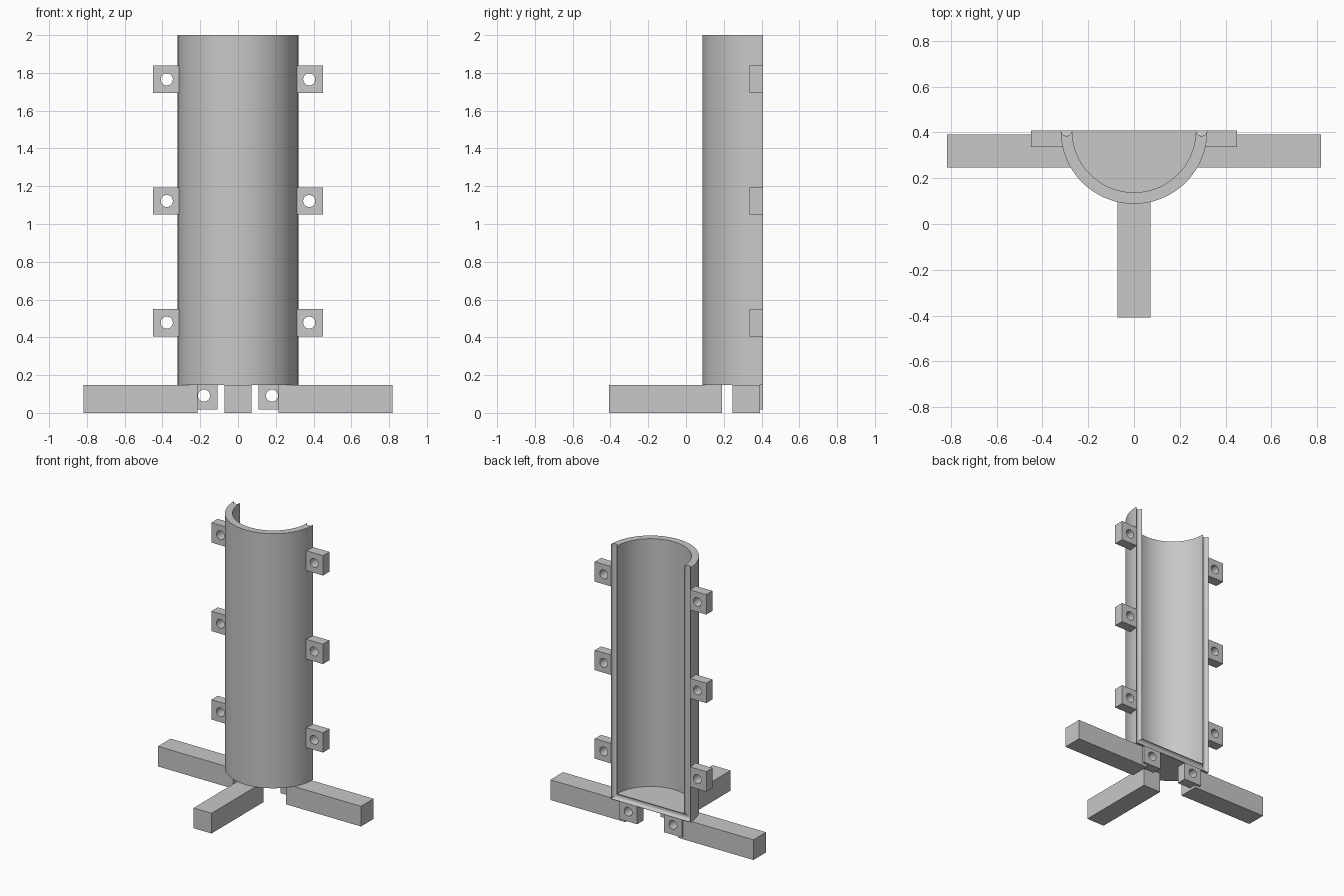
import bpy, bmesh, math

if "Cube" in bpy.data.objects:
    bpy.data.objects.remove(bpy.data.objects["Cube"])

YB = 0.408            # flat back plane of the half shell
R_OUT, R_IN = 0.32, 0.27
Z0, Z1 = 0.147, 2.0   # shell bottom and top
FLOOR = 0.197         # top of the shell floor
R_MID = (R_OUT + R_IN) / 2
R_GROOVE = 0.0235

grey = bpy.data.materials.new("light grey")
grey.diffuse_color = (0.58, 0.58, 0.58, 1)
grey.use_nodes = True
grey.node_tree.nodes["Principled BSDF"].inputs["Base Color"].default_value = grey.diffuse_color


def finish(name, bm):
    bmesh.ops.recalc_face_normals(bm, faces=bm.faces[:])
    me = bpy.data.meshes.new(name)
    bm.to_mesh(me)
    bm.free()
    me.materials.append(grey)
    ob = bpy.data.objects.new(name, me)
    bpy.context.collection.objects.link(ob)
    return ob


def loft(name, rings):
    """Skin closed rings of equal length and cap both ends."""
    bm = bmesh.new()
    vs = [[bm.verts.new(p) for p in ring] for ring in rings]
    n = len(vs[0])
    for a, b in zip(vs, vs[1:]):
        for i in range(n):
            j = (i + 1) % n
            bm.faces.new((a[i], a[j], b[j], b[i]))
    bm.faces.new(vs[0])
    bm.faces.new(vs[-1])
    return finish(name, bm)


def box(name, x0, x1, y0, y1, z0, z1):
    ring = [(x0, y0), (x1, y0), (x1, y1), (x0, y1)]
    return loft(name, [[(x, y, z) for x, y in ring] for z in (z0, z1)])


def cut(ob, cutter):
    m = ob.modifiers.new("cut", 'BOOLEAN')
    m.operation, m.solver, m.object = 'DIFFERENCE', 'EXACT', cutter
    bpy.context.view_layer.objects.active = ob
    bpy.ops.object.modifier_apply(modifier=m.name)


def smooth(ob):
    bpy.ops.object.select_all(action='DESELECT')
    ob.select_set(True)
    bpy.context.view_layer.objects.active = ob
    bpy.ops.object.shade_smooth_by_angle(angle=math.radians(30))


# Half-round shell, solid at first
N = 64
arc = [math.pi + math.pi * i / N for i in range(N + 1)]
shell = loft("half_shell", [[(R_OUT * math.cos(t), YB + R_OUT * math.sin(t), z)
                             for t in arc] for z in (Z0, Z1)])

# Cavity cutter: full cylinder above the floor
cavity = loft("cavity_cutter", [[(R_IN * math.cos(2 * math.pi * i / (2 * N)),
                                  YB + R_IN * math.sin(2 * math.pi * i / (2 * N)), z)
                                 for i in range(2 * N)] for z in (FLOOR, Z1 + 0.1)])

# Seal groove cutter: round section swept in a mitred U around the back rim
zg = (Z0 + FLOOR) / 2
path = [(-R_MID, Z1 + 0.1, -1, 0), (-R_MID, zg, -1, -1),
        (R_MID, zg, 1, -1), (R_MID, Z1 + 0.1, 1, 0)]
groove = loft("groove_cutter", [
    [(x + dx * R_GROOVE * math.cos(a), YB + R_GROOVE * math.sin(a),
      z + dz * R_GROOVE * math.cos(a))
     for a in [2 * math.pi * i / 24 for i in range(24)]]
    for x, z, dx, dz in path])

cut(shell, cavity)
cut(shell, groove)
smooth(shell)

# Bolt lugs: three up each side and one under the floor on each side
helpers = [cavity, groove]
for side, label in ((-1, "left"), (1, "right")):
    spots = [("lower", 0.377, 0.478), ("middle", 0.377, 1.122),
             ("upper", 0.377, 1.766), ("base", 0.18, 0.0915)]
    for name, x, z in spots:
        x *= side
        top = min(z + 0.0725, 0.16) if name == "base" else z + 0.0725
        lug = box(f"{name}_{label}_bolt_lug", x - 0.072, x + 0.072,
                  0.336, YB, z - 0.0725, top)
        hole = loft("bolt_hole_cutter", [
            [(x + 0.032 * math.cos(2 * math.pi * i / 32), y,
              z + 0.032 * math.sin(2 * math.pi * i / 32)) for i in range(32)]
            for y in (0.25, 0.5)])
        cut(lug, hole)
        cut(lug, groove)
        smooth(lug)
        helpers.append(hole)

    # Side foot
    xs = sorted((side * 0.215, side * 0.817))
    box(f"{label}_foot", xs[0], xs[1], 0.247, 0.392, 0, Z0)

# Front foot
box("front_foot", -0.0725, 0.0725, -0.408, 0.19, 0, Z0)

for h in helpers:
    bpy.data.objects.remove(h, do_unlink=True)
